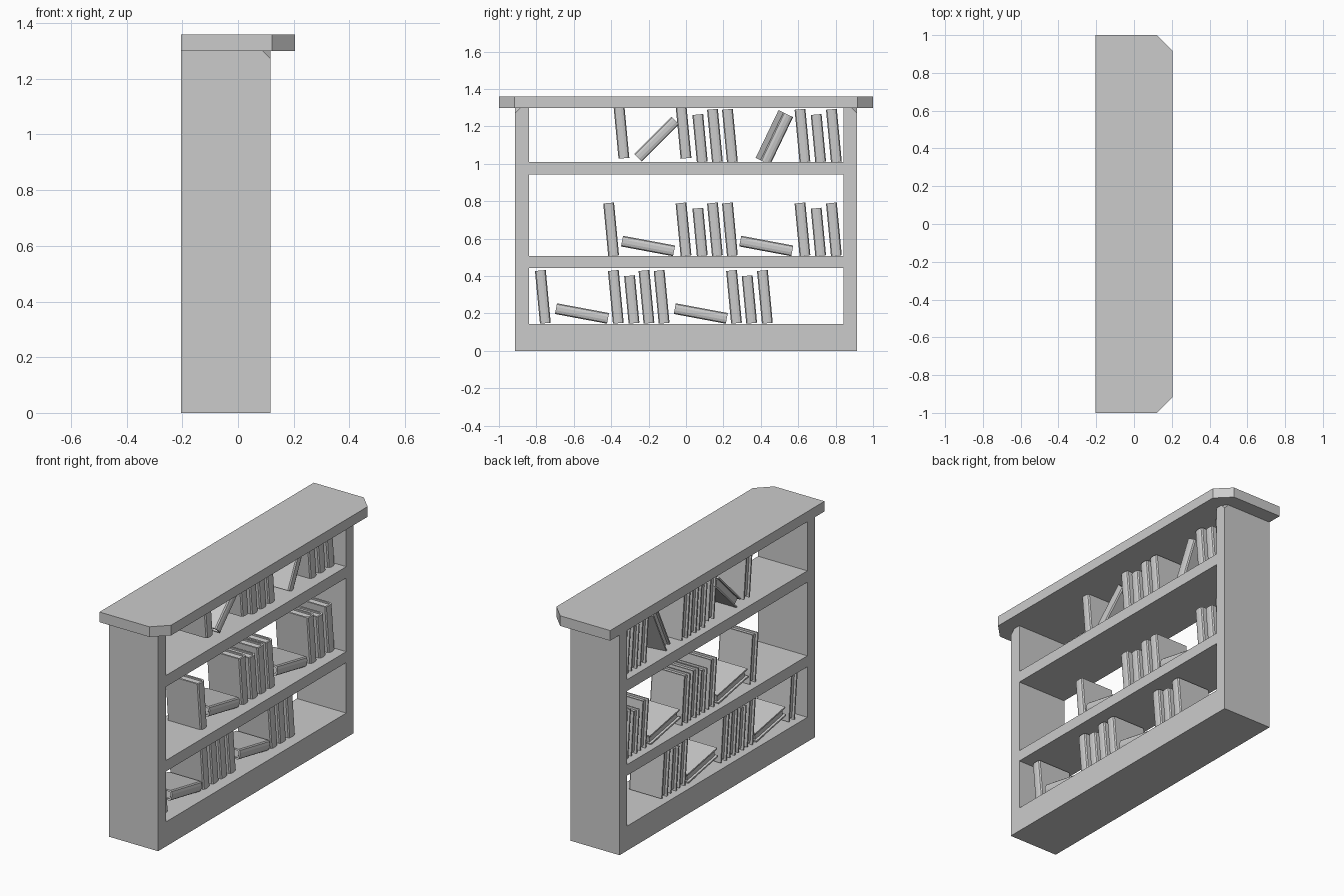
import bpy, bmesh, math
from mathutils import Matrix

if "Cube" in bpy.data.objects:
    bpy.data.objects.remove(bpy.data.objects["Cube"])

BACK, FRONT = -0.205, 0.117


def finish(bm, name):
    bmesh.ops.recalc_face_normals(bm, faces=bm.faces[:])
    me = bpy.data.meshes.new(name)
    bm.to_mesh(me)
    bm.free()
    ob = bpy.data.objects.new(name, me)
    bpy.context.collection.objects.link(ob)
    return ob


def add_box(bm, x0, x1, y0, y1, z0, z1):
    m = Matrix.Translation(((x0 + x1) / 2, (y0 + y1) / 2, (z0 + z1) / 2)) @ \
        Matrix.Diagonal((x1 - x0, y1 - y0, z1 - z0, 1))
    return bmesh.ops.create_cube(bm, size=1, matrix=m)["verts"]


def add_prism(bm, pts, z0, z1):
    lo = [bm.verts.new((x, y, z0)) for x, y in pts]
    hi = [bm.verts.new((x, y, z1)) for x, y in pts]
    bm.faces.new(lo)
    bm.faces.new(hi)
    for i in range(len(pts)):
        j = (i + 1) % len(pts)
        bm.faces.new((lo[i], lo[j], hi[j], hi[i]))


# Case: one block with clipped front top corners and three through openings
bm = bmesh.new()
verts = add_box(bm, BACK, FRONT, -0.913, 0.913, 0, 1.3)
corners = [v for v in verts if v.co.x > 0 and v.co.z > 1]
bmesh.ops.bevel(bm, geom=corners, offset=0.028, segments=1, affect='VERTICES')
case = finish(bm, "bookcase_frame")
bm = bmesh.new()
for z0, z1 in ((0.145, 0.443), (0.508, 0.943), (1.01, 1.4)):
    add_box(bm, -0.5, 0.5, -0.84, 0.843, z0, z1)
cutter = finish(bm, "opening_cutter")
cutter.hide_render = True
mod = case.modifiers.new("openings", 'BOOLEAN')
mod.object = cutter
mod.operation = 'DIFFERENCE'
mod.solver = 'EXACT'
bpy.context.view_layer.objects.active = case
bpy.ops.object.modifier_apply(modifier=mod.name)
bpy.data.objects.remove(cutter)

# Top board with clipped front corners
bm = bmesh.new()
add_prism(bm, [(BACK, -1), (0.122, -1), (0.205, -0.917),
               (0.205, 0.917), (0.122, 1), (BACK, 1)], 1.3, 1.36)
finish(bm, "top_board")


# Book: cover wrapped around a rounded spine at the front, with recessed pages
def book(y, z, tilt, height=0.283, yaw=0):
    t, c = 0.029, 0.009
    x0, x1, bulge = -0.11, 0.098, 0.012
    arc = [math.radians(a) for a in (-90, -54, -18, 18, 54, 90)]
    outer = [(x1 + bulge * math.cos(a), t * math.sin(a)) for a in arc]
    inner = [(x1 - c + bulge * math.cos(a), (t - c) * math.sin(a)) for a in arc]
    profile = [(x0, -t)] + outer + [(x0, t), (x0, t - c)] + inner[::-1] + [(x0, c - t)]
    bm = bmesh.new()
    add_prism(bm, profile, 0, height)
    add_box(bm, x0 + 0.014, x1 - 0.005, c - t, t - c, 0.01, height - 0.01)
    bm.transform(Matrix.Translation((-0.055, y, z)) @
                 Matrix.Rotation(math.radians(tilt), 4, 'X') @
                 Matrix.Rotation(math.radians(yaw), 4, 'Z'))
    finish(bm, "book")


TALL, SHORT, STAND, FLAT = 0.283, 0.255, 5.4, -100.6

# Bottom and middle shelves: upright books, then books lying down
shelves = [
    (0.148, (-0.752, -0.362, -0.198, -0.117, 0.27, 0.435), (-0.278, 0.351), (-0.695, -0.06)),
    (0.509, (-0.387, 0.0, 0.168, 0.248, 0.636, 0.804), (0.087, 0.72), (-0.342, 0.29)),
]
for z, talls, shorts, flats in shelves:
    for y in talls:
        book(y, z, STAND, TALL)
    for y in shorts:
        book(y, z, STAND, SHORT)
    for y in flats:
        book(y, z + 0.078, FLAT)

# Top shelf: upright books and two leaning ones
for y, dz in ((-0.332, 0.02), (0.0, 0.02), (0.168, 0), (0.248, 0), (0.636, 0), (0.804, 0)):
    book(y, 1.01 + dz, STAND, TALL)
for y in (0.087, 0.72):
    book(y, 1.01, STAND, SHORT)
book(-0.257, 1.032, -45)
book(0.412, 1.013, -25.6, yaw=8)
